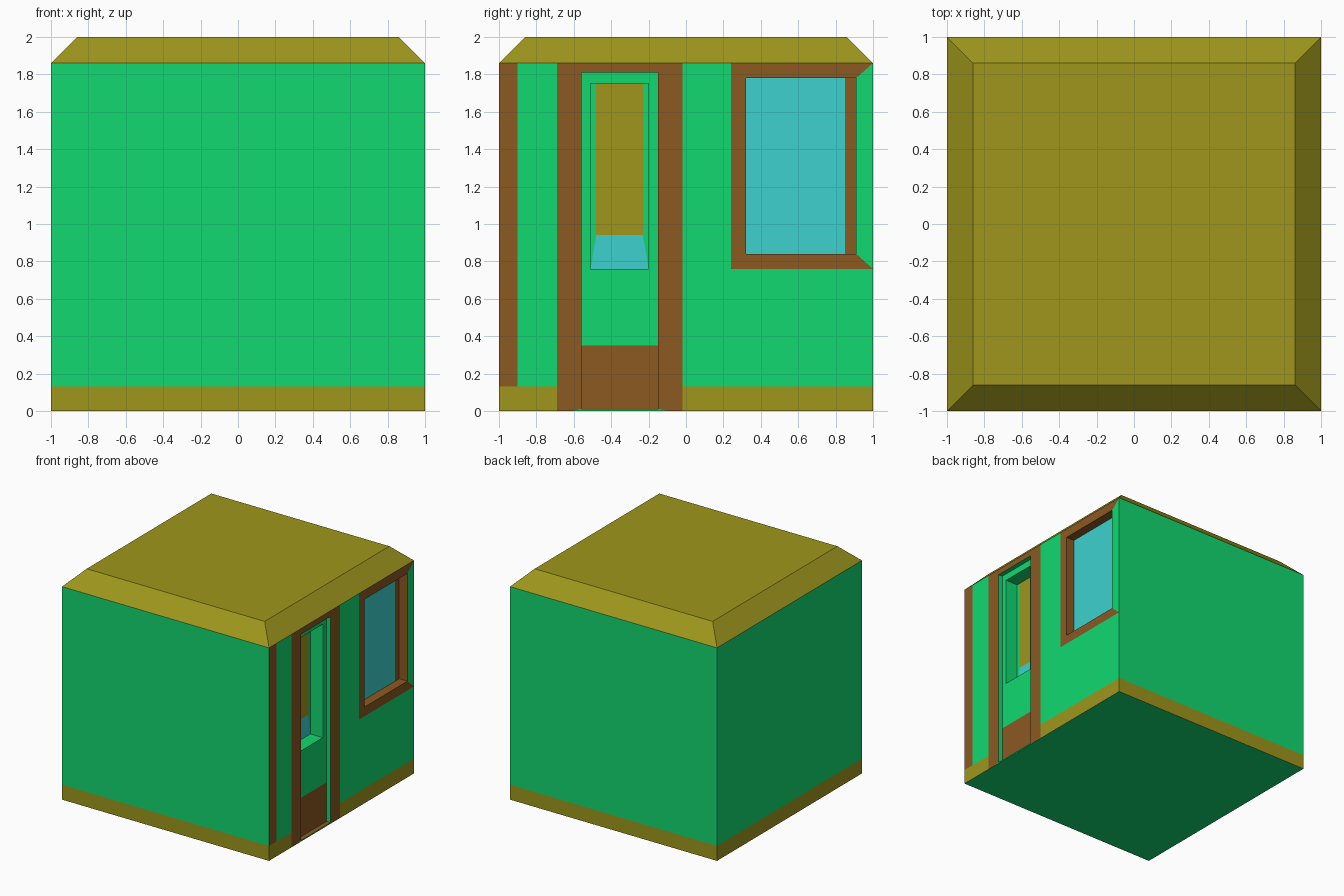
import bpy, bmesh, math
from mathutils import Vector, Matrix

if "Cube" in bpy.data.objects:
    bpy.data.objects.remove(bpy.data.objects["Cube"])


def lin(c):
    return c / 12.92 if c <= 0.04045 else ((c + 0.055) / 1.055) ** 2.4


def material(name, *rgb):
    m = bpy.data.materials.new(name)
    m.diffuse_color = (*[lin(c) for c in rgb], 1)
    m.use_nodes = True
    m.node_tree.nodes["Principled BSDF"].inputs["Base Color"].default_value = m.diffuse_color
    return m


GREEN = material("green_wall", 0.07, 0.85, 0.44)
OLIVE = material("olive_trim", 0.62, 0.59, 0.11)
BROWN = material("brown_wood", 0.55, 0.35, 0.13)
BLUE = material("blue_glass", 0.24, 0.82, 0.81)
EDGE, EAVE, TOP, BASE = 1.0, 1.86, 2.0, 0.13


def build(name, parts, look_from):
    """Make one object from coloured polygons, all turned towards look_from."""
    bm = bmesh.new()
    mats = []
    for mat, pts in parts:
        if mat not in mats:
            mats.append(mat)
        f = bm.faces.new([bm.verts.new(p) for p in pts])
        f.material_index = mats.index(mat)
        f.normal_update()
        if f.normal.dot(Vector(look_from) - f.calc_center_median()) < 0:
            f.normal_flip()
    bmesh.ops.remove_doubles(bm, verts=bm.verts, dist=1e-5)
    me = bpy.data.meshes.new(name)
    bm.to_mesh(me)
    bm.free()
    for m in mats:
        me.materials.append(m)
    ob = bpy.data.objects.new(name, me)
    bpy.context.collection.objects.link(ob)
    return ob


def at(x, pts):
    return [(x, y, z) for y, z in pts]


def rect(y0, y1, z0, z1):
    return [(y0, z0), (y1, z0), (y1, z1), (y0, z1)]


def frame(outer, inner):
    """Mitred border quads between two rectangles: bottom, right, top, left."""
    return [[outer[i], outer[(i + 1) % 4], inner[(i + 1) % 4], inner[i]] for i in range(4)]


def jambs(x0, x1, r, mats):
    """Inner sides of a recess from x0 to x1: bottom, right, top, left."""
    return [(mats[i], at(x0, [r[i], r[(i + 1) % 4]]) + at(x1, [r[(i + 1) % 4], r[i]]))
            for i in range(4)]


# Plain walls on the other three sides, each with a base band
for name, turn in (("back_wall", 90), ("left_wall", 180), ("front_wall", 270)):
    ob = build(name, [(OLIVE, at(EDGE, rect(-1, 1, 0, BASE))),
                      (GREEN, at(EDGE, rect(-1, 1, BASE, EAVE)))], (5, 0, 1))
    ob.data.transform(Matrix.Rotation(math.radians(turn), 4, 'Z'))

# Floor
build("floor", [(GREEN, [(-1, -1, 0), (1, -1, 0), (1, 1, 0), (-1, 1, 0)])], (0, 0, -5))

# Right wall with painted trim around the door and window openings
door = rect(-0.56, -0.15, 0.01, 1.81)
window = rect(0.32, 0.91, 0.84, 1.78)
wall = [
    (OLIVE, [(-1, 0), (-0.69, 0), (-0.69, BASE), (-0.9, BASE), (-1, BASE)]),
    (BROWN, rect(-1, -0.9, BASE, EAVE)),
    (GREEN, rect(-0.9, -0.69, BASE, EAVE)),
    (GREEN, [(-0.62, 0), (-0.09, 0), door[1], door[0]]),
    (BROWN, [door[3], door[2], (-0.02, EAVE), (-0.69, EAVE)]),
    (OLIVE, rect(-0.02, 1, 0, BASE)),
    (GREEN, [(-0.02, BASE), (1, BASE), (1, 0.76), (0.24, 0.76), (0.24, EAVE), (-0.02, EAVE)]),
]
post = [(-0.69, 0), (-0.62, 0), (-0.56, 0.01), (-0.56, 1.81), (-0.69, EAVE), (-0.69, BASE)]
wall += [(BROWN, post), (BROWN, [(-0.71 - y, z) for y, z in post])]
wall += zip((BROWN, GREEN, BROWN, BROWN), frame(rect(0.24, 1, 0.76, EAVE), window))
build("right_wall", [(m, at(EDGE, p)) for m, p in wall], (5, 0, 1))

# Window recess and glass
WX = 0.92
build("window", jambs(EDGE, WX, window, [BROWN] * 4) + [
    (BLUE, at(WX, rect(0.32, 0.85, 0.84, 1.78))),
    (BROWN, at(WX, rect(0.85, 0.91, 0.84, 1.78)))], (5, 0.6, 1.3))

# Door panel with kick plate, set back in its frame
DX, PX = 0.96, 0.84
light = rect(-0.51, -0.20, 0.76, 1.75)
panel = [(GREEN, at(DX, q)) for q in frame(rect(-0.56, -0.15, 0.35, 1.81), light)]
build("door", jambs(EDGE, DX, door, [BROWN, GREEN, GREEN, GREEN]) + panel + [
    (BROWN, at(DX, rect(-0.56, -0.15, 0.01, 0.35)))], (5, -0.355, 1))

# Deep opening in the door with its painted pane
side = [(-0.51, 0.76), (-0.48, 0.94), (-0.48, 1.75), (-0.51, 1.75)]
build("door_window", jambs(DX, PX, light, [GREEN] * 4) + [
    (GREEN, at(PX, side)),
    (GREEN, at(PX, [(-0.71 - y, z) for y, z in side])),
    (BLUE, at(PX, [(-0.51, 0.76), (-0.20, 0.76), (-0.23, 0.94), (-0.48, 0.94)])),
    (OLIVE, at(PX, rect(-0.48, -0.23, 0.94, 1.75)))], (5, -0.355, 1.25))

# Roof with bevelled eaves
low = [(-1, -1, EAVE), (1, -1, EAVE), (1, 1, EAVE), (-1, 1, EAVE)]
high = [(x * 0.86, y * 0.86, TOP) for x, y, z in low]
build("roof", [(OLIVE, [low[i], low[(i + 1) % 4], high[(i + 1) % 4], high[i]]) for i in range(4)]
      + [(OLIVE, high)], (0, 0, 5))
